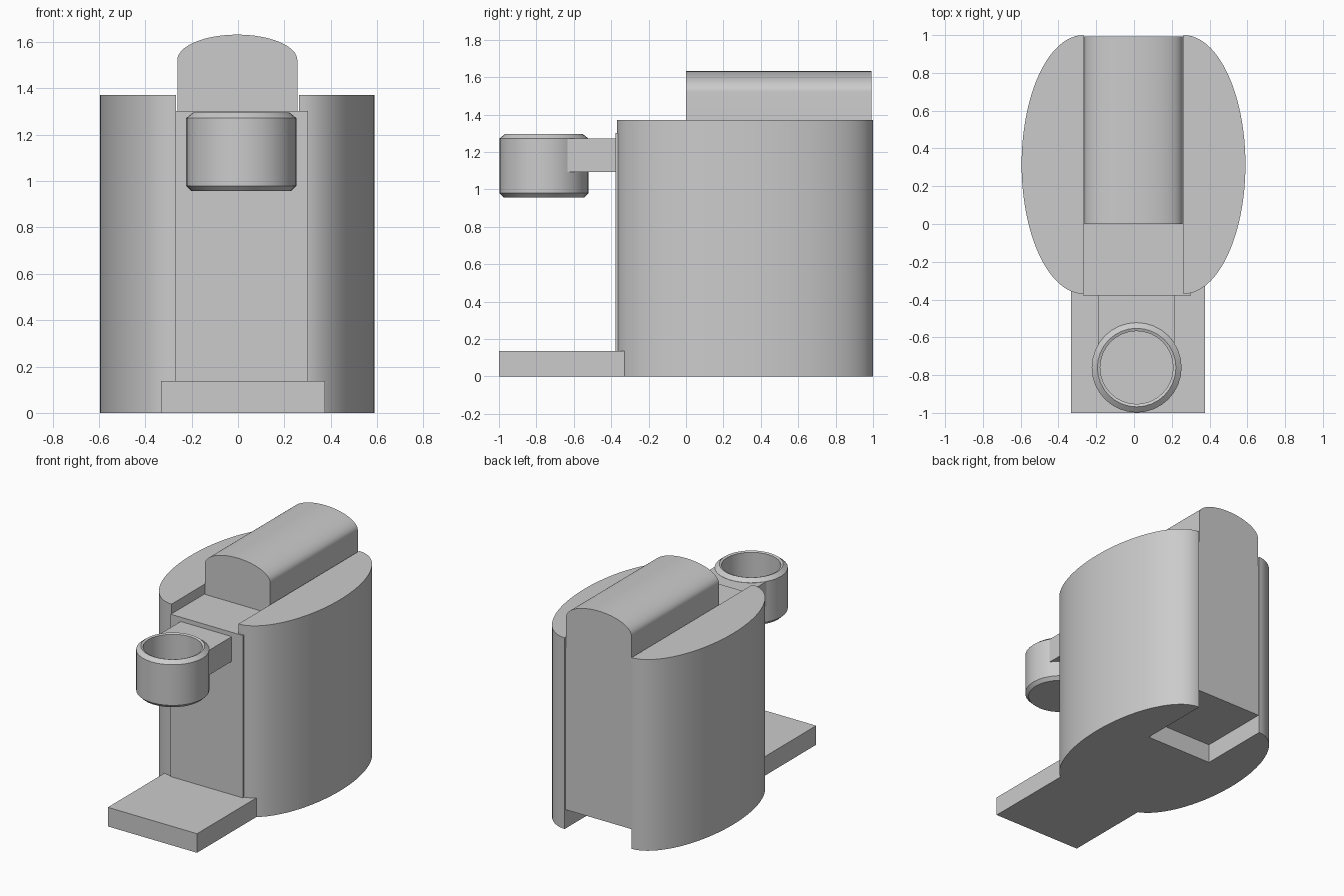
import bpy, bmesh
from math import sin, cos, pi, radians, sqrt
from mathutils import Vector

cube = bpy.data.objects.get("Cube")
if cube:
    bpy.data.objects.remove(cube, do_unlink=True)

grey = bpy.data.materials.new("plain grey")
grey.use_nodes = True
GREY = (0.6, 0.6, 0.6, 1)
grey.diffuse_color = GREY
grey.node_tree.nodes["Principled BSDF"].inputs["Base Color"].default_value = GREY


def finish(name, bm, smooth=False):
    bmesh.ops.recalc_face_normals(bm, faces=bm.faces)
    mesh = bpy.data.meshes.new(name)
    bm.to_mesh(mesh)
    bm.free()
    obj = bpy.data.objects.new(name, mesh)
    mesh.materials.append(grey)
    bpy.context.collection.objects.link(obj)
    if smooth:
        bpy.ops.object.select_all(action='DESELECT')
        obj.select_set(True)
        bpy.context.view_layer.objects.active = obj
        bpy.ops.object.shade_smooth_by_angle(angle=radians(30))
    return obj


def extrude(name, outline, direction, smooth=False):
    """Solid from a closed 3D outline pushed along a direction."""
    bm = bmesh.new()
    face = bm.faces.new([bm.verts.new(p) for p in outline])
    new = bmesh.ops.extrude_face_region(bm, geom=[face])["geom"]
    verts = [v for v in new if isinstance(v, bmesh.types.BMVert)]
    bmesh.ops.translate(bm, verts=verts, vec=Vector(direction))
    return finish(name, bm, smooth)


def box(name, x0, x1, y0, y1, z0, z1):
    outline = [(x0, y0, z0), (x1, y0, z0), (x1, y1, z0), (x0, y1, z0)]
    return extrude(name, outline, (0, 0, z1 - z0))


# Half-elliptical side shells
STEPS = 48
for name, side, inner in (("left_shell", 1, 0.263), ("right_shell", -1, 0.268)):
    arc = []
    for i in range(STEPS + 1):
        a = pi * i / STEPS
        arc.append((side * (inner + 0.327 * sin(a)), 0.315 - 0.685 * cos(a), 0))
    extrude(name, arc, (0, 0, 1.372), smooth=True)

# Central column, and the drip base running under it
box("central_column", -0.27, 0.303, -0.378, 0.993, 0.137, 1.302)
box("drip_base", -0.333, 0.375, -1.0, 0.47, 0, 0.137)

# Arched lid
lid = [(-0.262, 0, 1.30), (0.256, 0, 1.30)]
for i in range(33):
    a = pi * i / 32
    lid.append((-0.003 + 0.259 * cos(a), 0, 1.522 + 0.11 * sin(a)))
extrude("arched_lid", lid, (0, 0.993, 0), smooth=True)

# Hollow cup turned from a profile of radius and height
CX, CY = 0.014, -0.76
profile = [(0, 0.957), (0.215, 0.957), (0.238, 0.98), (0.238, 1.272),
           (0.208, 1.296), (0.193, 1.29), (0.193, 1.0), (0, 1.0)]
bm = bmesh.new()
verts = [bm.verts.new((CX + r, CY, z)) for r, z in profile]
edges = [bm.edges.new(pair) for pair in zip(verts, verts[1:])]
bmesh.ops.spin(bm, geom=verts + edges, cent=(CX, CY, 0), axis=(0, 0, 1),
               angle=2 * pi, steps=32, use_duplicate=False)
bmesh.ops.remove_doubles(bm, verts=bm.verts, dist=0.0005)
finish("brew_cup", bm, smooth=True)

# Arm joining the cup to the column, its end curved to fit inside the cup wall
arm = [(0.215, -0.37, 1.093), (-0.19, -0.37, 1.093)]
for i in range(17):
    x = -0.19 + 0.405 * i / 16
    arm.append((x, CY + sqrt(0.22 ** 2 - (x - CX) ** 2), 1.093))
extrude("cup_arm", arm, (0, 0, 0.178))
